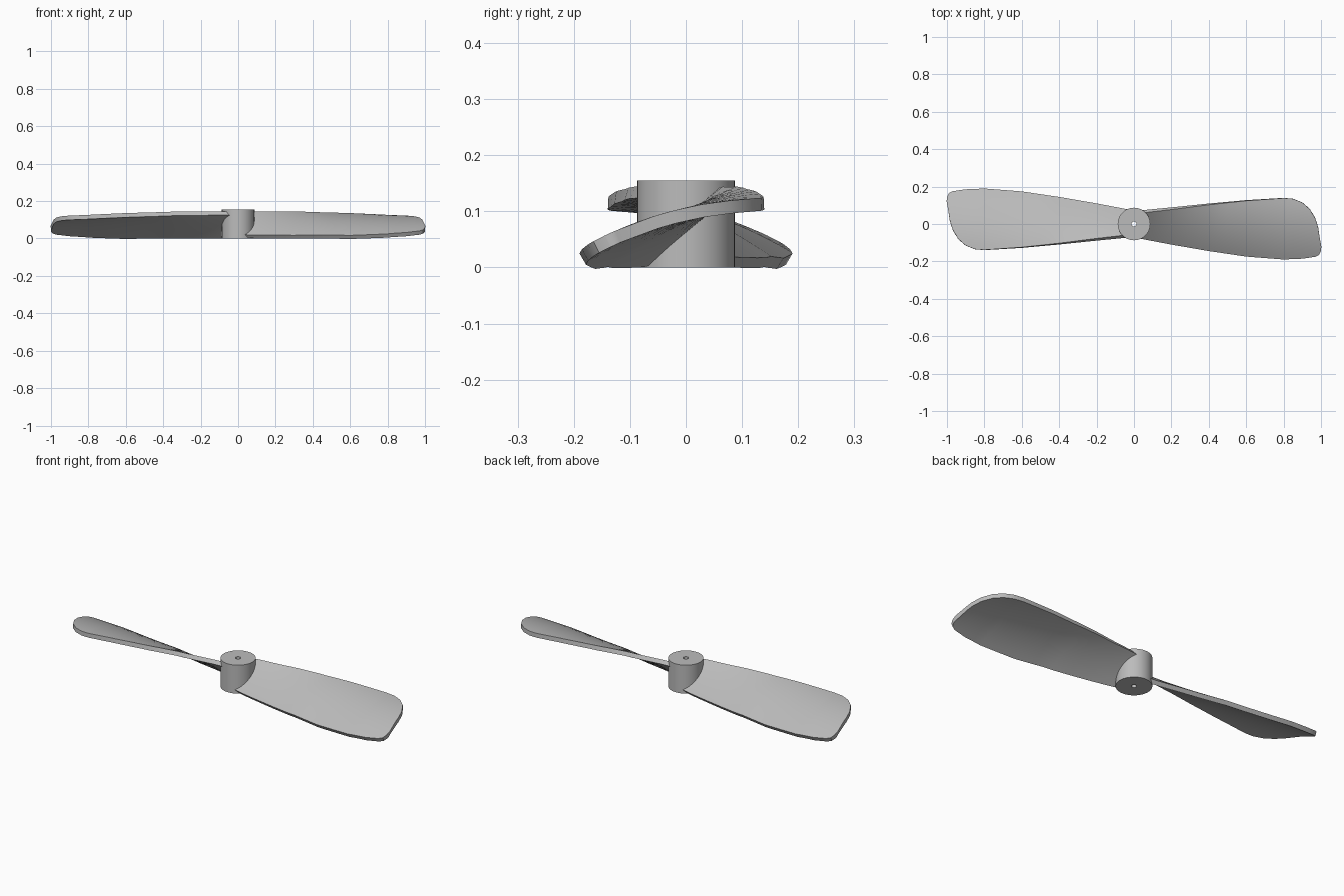
import bpy, bmesh, math
from mathutils import Matrix, Vector

cube = bpy.data.objects.get("Cube")
if cube:
    bpy.data.objects.remove(cube, do_unlink=True)

grey = bpy.data.materials.new("light_grey")
grey.use_nodes = True
grey.diffuse_color = (0.5, 0.5, 0.5, 1)
grey.node_tree.nodes["Principled BSDF"].inputs["Base Color"].default_value = (0.5, 0.5, 0.5, 1)


def finish(name, bm, angle=35):
    mesh = bpy.data.meshes.new(name)
    bm.to_mesh(mesh)
    bm.free()
    obj = bpy.data.objects.new(name, mesh)
    bpy.context.collection.objects.link(obj)
    mesh.materials.append(grey)
    bpy.ops.object.select_all(action="DESELECT")
    obj.select_set(True)
    bpy.context.view_layer.objects.active = obj
    return obj


def smooth(obj):
    bpy.ops.object.shade_smooth_by_angle(angle=math.radians(35))


def lerp(points, x):
    for (x0, a), (x1, b) in zip(points, points[1:]):
        if x <= x1:
            return a + (b - a) * (x - x0) / (x1 - x0)
    return points[-1][1]


# Hub: a cylinder with a small shaft hole, spun from its section
RADIUS, HEIGHT, HOLE = 0.087, 0.155, 0.013
bm = bmesh.new()
ring = [bm.verts.new(p) for p in
        ((HOLE, 0, 0), (RADIUS, 0, 0), (RADIUS, 0, HEIGHT), (HOLE, 0, HEIGHT))]
edges = [bm.edges.new((ring[i], ring[(i + 1) % 4])) for i in range(4)]
bmesh.ops.spin(bm, geom=ring + edges, cent=(0, 0, 0), axis=(0, 0, 1),
               angle=math.tau, steps=64, use_merge=True)
bmesh.ops.remove_doubles(bm, verts=bm.verts, dist=0.0001)
bmesh.ops.recalc_face_normals(bm, faces=bm.faces)
smooth(finish("hub", bm))

# Blade outline: y of the front and back edge along x
FRONT = [(0.03, -0.07), (0.2, -0.103), (0.4, -0.138), (0.6, -0.168), (0.8, -0.184),
         (0.9, -0.18), (0.97, -0.17), (0.99, -0.16), (1.0, -0.14)]
BACK = [(0.03, 0.065), (0.2, 0.083), (0.4, 0.106), (0.6, 0.126), (0.8, 0.139),
        (0.85, 0.135), (0.9, 0.115), (0.94, 0.08), (0.97, 0.03), (0.985, -0.02), (1.0, -0.12)]
# Height at y = 0, pitch and camber along x
MID = [(0.03, 0.075), (0.2, 0.082), (0.45, 0.092), (0.82, 0.095), (1.0, 0.095)]
PITCH = [(0.03, 0.9), (0.2, 0.66), (0.45, 0.43), (0.82, 0.26), (1.0, 0.22)]
CAMBER = [(0.03, 0.0), (0.2, 0.5), (0.45, 0.9), (1.0, 0.9)]
STATIONS = sorted({x for curve in (FRONT, BACK, MID) for x, _ in curve} | {0.1, 0.3, 0.5, 0.7})
CHORD = 14


def blade(name, turn):
    bm = bmesh.new()
    rows = []
    for x in STATIONS:
        front, back = lerp(FRONT, x), lerp(BACK, x)
        row = []
        for j in range(CHORD + 1):
            y = front + (back - front) * j / CHORD
            z = lerp(MID, x) + lerp(PITCH, x) * y - lerp(CAMBER, x) * y * y
            row.append(bm.verts.new(Vector((x, y, z))))
        rows.append(row)
    for a, b in zip(rows, rows[1:]):
        for j in range(CHORD):
            bm.faces.new((a[j], b[j], b[j + 1], a[j + 1]))
    bmesh.ops.rotate(bm, verts=bm.verts, cent=(0, 0, 0), matrix=Matrix.Rotation(turn, 3, "Z"))
    obj = finish(name, bm)
    solid = obj.modifiers.new("thickness", "SOLIDIFY")
    solid.thickness = 0.023
    solid.offset = 0
    bpy.ops.object.modifier_apply(modifier=solid.name)
    smooth(obj)


# Two blades, half a turn apart
blade("left_blade", 0)
blade("right_blade", math.pi)
